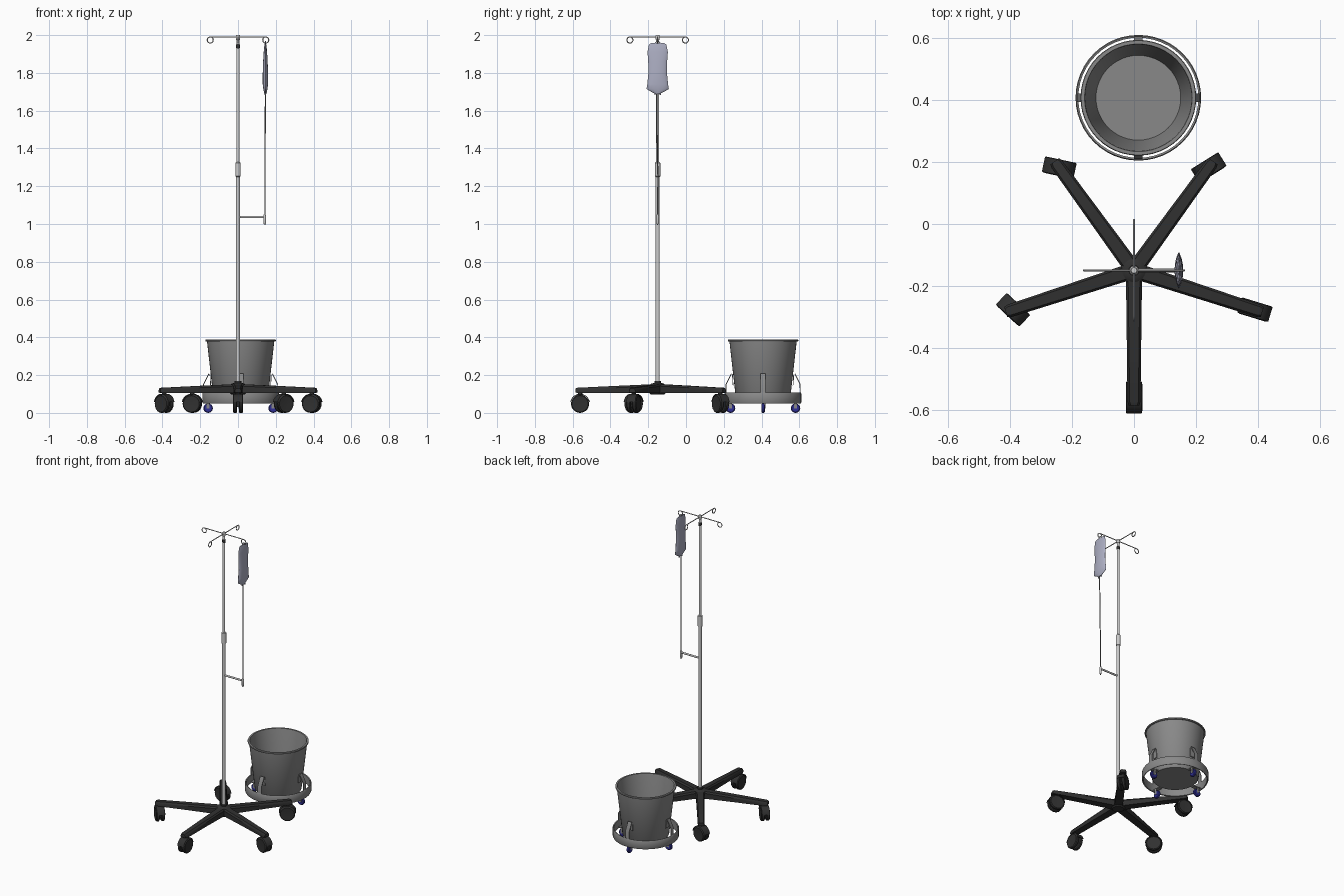
import bpy, bmesh
from math import sin, cos, pi, radians
from mathutils import Vector, Matrix

if "Cube" in bpy.data.objects:
    bpy.data.objects.remove(bpy.data.objects["Cube"])


def mat(name, col):
    m = bpy.data.materials.new(name)
    m.diffuse_color = (*col, 1)
    m.use_nodes = True
    m.node_tree.nodes["Principled BSDF"].inputs["Base Color"].default_value = m.diffuse_color
    return m


BLACK = mat("black_plastic", (0.03, 0.03, 0.03))
STEEL = mat("dark_steel", (0.25, 0.25, 0.25))
BLUE = mat("blue_wheel", (0.03, 0.03, 0.3))
FILM = mat("bag_film", (0.42, 0.43, 0.55))


def finish(name, bm, m=None, M=None, angle=35):
    bmesh.ops.remove_doubles(bm, verts=bm.verts, dist=1e-5)
    bmesh.ops.recalc_face_normals(bm, faces=bm.faces)
    if M is not None:
        bm.transform(M)
    me = bpy.data.meshes.new(name)
    bm.to_mesh(me)
    bm.free()
    ob = bpy.data.objects.new(name, me)
    bpy.context.collection.objects.link(ob)
    if m:
        me.materials.append(m)
    bpy.ops.object.select_all(action='DESELECT')
    ob.select_set(True)
    bpy.context.view_layer.objects.active = ob
    bpy.ops.object.shade_smooth_by_angle(angle=radians(angle))
    return ob


def loft(name, rings, m=None, M=None, caps=True, closed=False, angle=35):
    """Skin a list of equally sized point rings."""
    bm = bmesh.new()
    vs = [[bm.verts.new(p) for p in r] for r in rings]
    n = len(vs[0])
    pairs = list(zip(vs, vs[1:]))
    if closed:
        pairs.append((vs[-1], vs[0]))
    for a, b in pairs:
        for i in range(n):
            j = (i + 1) % n
            bm.faces.new((a[i], a[j], b[j], b[i]))
    if caps and not closed:
        bm.faces.new(vs[0])
        bm.faces.new(vs[-1])
    return finish(name, bm, m, M, angle)


def circle(r, z, n):
    return [(r * cos(2 * pi * i / n), r * sin(2 * pi * i / n), z) for i in range(n)]


def lathe(name, prof, n=24, m=None, M=None, closed=False):
    return loft(name, [circle(r, z, n) for r, z in prof], m, M, closed=closed)


def box(name, size, M, m=None):
    bm = bmesh.new()
    bmesh.ops.create_cube(bm, size=1, matrix=Matrix.Diagonal((*size, 1)))
    return finish(name, bm, m, M)


def tube(name, pts, r, m=None, M=None, n=8):
    pts = [Vector(p) for p in pts]
    rings = []
    for i, p in enumerate(pts):
        d = (pts[min(i + 1, len(pts) - 1)] - pts[max(i - 1, 0)]).normalized()
        u = d.cross(Vector((0.03, 1, 0.02))).normalized()
        v = d.cross(u)
        rings.append([p + r * (u * cos(2 * pi * k / n) + v * sin(2 * pi * k / n)) for k in range(n)])
    return loft(name, rings, m, M, angle=60)


def T(x, y, z):
    return Matrix.Translation((x, y, z))


def R(deg, axis='Z'):
    return Matrix.Rotation(radians(deg), 4, axis)


# ---------------- stand ----------------
S = T(0, -0.15, 0)
lathe("base_hub", [(0.036, 0.098), (0.044, 0.106), (0.044, 0.146), (0.032, 0.156),
                   (0.018, 0.158), (0.018, 0.168), (0.011, 0.168)], 24, BLACK, S)
lathe("lower_pole", [(0.011, 0.12), (0.011, 1.27)], 20, None, S)
lathe("pole_collar", [(0.011, 1.25), (0.0145, 1.253), (0.0145, 1.323), (0.009, 1.328)], 20, None, S)
lathe("upper_pole", [(0.008, 1.27), (0.008, 1.995), (0.006, 2.0)], 20, None, S)
lathe("pole_ring", [(0.009, 1.93), (0.0105, 1.933), (0.0105, 1.949), (0.009, 1.952)], 20, BLACK, S)
lathe("hook_hub", [(0.009, 1.975), (0.011, 1.978), (0.011, 1.996), (0.009, 2.0)], 20, None, S)

# Four hook arms with curled ends
for k in range(4):
    pts = [(0, 0, 1.99), (0.08, 0, 1.99), (0.135, 0, 1.99)]
    pts += [(0.147 + 0.016 * cos(a), 0, 1.974 + 0.016 * sin(a))
            for a in [radians(95 - i * 20) for i in range(18)]]
    tube("hook_arm", pts, 0.0028, None, S @ R(90 * k))

# Five legs with swivelled twin-wheel casters
for a, swivel in zip((-90, -18, 54, 126, 198), (90, -17, 32, -12, -43)):
    M = S @ R(a)
    rings = []
    for x, w, zb, zt in ((0.02, 0.026, 0.105, 0.152), (0.22, 0.0235, 0.106, 0.143),
                         (0.425, 0.021, 0.105, 0.133), (0.436, 0.017, 0.109, 0.129)):
        rings.append([(x, -w, zb), (x, w, zb), (x, w, zt - 0.01), (x, w - 0.007, zt),
                      (x, -w + 0.007, zt), (x, -w, zt - 0.01)])
    loft("leg", rings, BLACK, M)
    c = M @ Vector((0.411, 0, 0))
    C = T(c.x, c.y, 0.048) @ R(swivel)
    lathe("caster_stem", [(0.012, 0.02), (0.012, 0.07)], 12, BLACK, C)
    for s in (-1, 1):
        lathe("caster_wheel", [(0.012, -0.008), (0.043, -0.01), (0.048, -0.006),
                               (0.048, 0.006), (0.043, 0.011), (0.012, 0.009)],
              20, BLACK, C @ T(0, s * 0.016, 0) @ R(90, 'X'))
    # Hood between and over the wheels
    arc = [radians(10 + 16 * i) for i in range(11)]
    loft("caster_hood", [[(q * cos(t), y, q * sin(t)) for q, y in
                          ((0.049, -0.026), (0.053, -0.024), (0.053, 0.024), (0.049, 0.026))]
                         for t in arc], BLACK, C)
    box("caster_core", (0.05, 0.012, 0.06), C @ T(0, 0, 0.012), BLACK)

# ---------------- drip bag ----------------
B = T(0.145, -0.15, 0)
n = 16
rings = []
for z, w, t in ((1.957, 0.036, 0.003), (1.95, 0.046, 0.005), (1.91, 0.054, 0.009),
                (1.86, 0.050, 0.012), (1.80, 0.049, 0.014), (1.74, 0.055, 0.014),
                (1.715, 0.059, 0.011), (1.70, 0.034, 0.008), (1.688, 0.010, 0.005)):
    ring = []
    for i in range(n):
        q = 2 * pi * i / n
        s = sin(q)
        ring.append((t * abs(s) ** 1.3 * (1 if s > 0 else -1), w * cos(q), z))
    rings.append(ring)
loft("drip_bag", rings, FILM, B)
tube("bag_hanger", [(0, -0.018, 1.95), (0.001, -0.010, 1.963), (0.001, 0.0, 1.968),
                    (0.001, 0.010, 1.963), (0, 0.018, 1.95)], 0.002, FILM, B)
for y in (-0.014, 0.014):
    lathe("bag_port", [(0.004, 1.682), (0.004, 1.71)], 10, FILM, B @ T(0, y, 0))
tube("drip_line", [(0, -0.004, 1.70), (-0.001, -0.003, 1.5), (-0.002, 0.001, 1.25),
                   (-0.003, 0, 0.995)], 0.003, STEEL, B)

# Line holder on the pole
tube("line_holder_arm", [(0, -0.15, 1.037), (0.14, -0.15, 1.037)], 0.006, None, None, 12)
lathe("line_holder_clip", [(0.005, 1.0), (0.007, 1.005), (0.007, 1.045), (0.005, 1.05)],
      12, None, T(0.141, -0.15, 0))

# ---------------- wheeled bucket ----------------
K = T(0.014, 0.408, 0)
lathe("bucket", [(0.0, 0.062), (0.138, 0.062), (0.143, 0.068), (0.178, 0.378), (0.185, 0.378),
                 (0.187, 0.383), (0.185, 0.388), (0.174, 0.388), (0.172, 0.380),
                 (0.137, 0.070), (0.0, 0.070)], 48, STEEL, K)
lathe("bumper_ring", [(0.194, 0.052), (0.200, 0.050), (0.203, 0.056), (0.203, 0.102),
                      (0.200, 0.107), (0.194, 0.105)], 48, STEEL, K, closed=True)
for k in range(4):
    M = K @ R(90 * k)
    # Bent strap from bucket wall to ring
    prof = ((0.157, 0.145), (0.160, 0.203), (0.166, 0.206), (0.194, 0.150), (0.195, 0.055))
    loft("strap", [[(r, -0.014, z), (r, 0.014, z), (r + 0.004, 0.014, z + 0.002),
                    (r + 0.004, -0.014, z + 0.002)] for r, z in prof], STEEL, M)
    box("caster_bracket", (0.06, 0.026, 0.006), M @ T(0.168, 0, 0.06), STEEL)
    C = M @ T(0.172, 0, 0.025)
    lathe("bucket_wheel", [(0.006, -0.009), (0.020, -0.009), (0.025, -0.005),
                           (0.025, 0.005), (0.020, 0.009), (0.006, 0.009)],
          20, BLUE, C @ R(90, 'X'))
    for s in (-1, 1):
        box("wheel_fork", (0.016, 0.002, 0.038), C @ T(0, s * 0.011, 0.016), STEEL)
